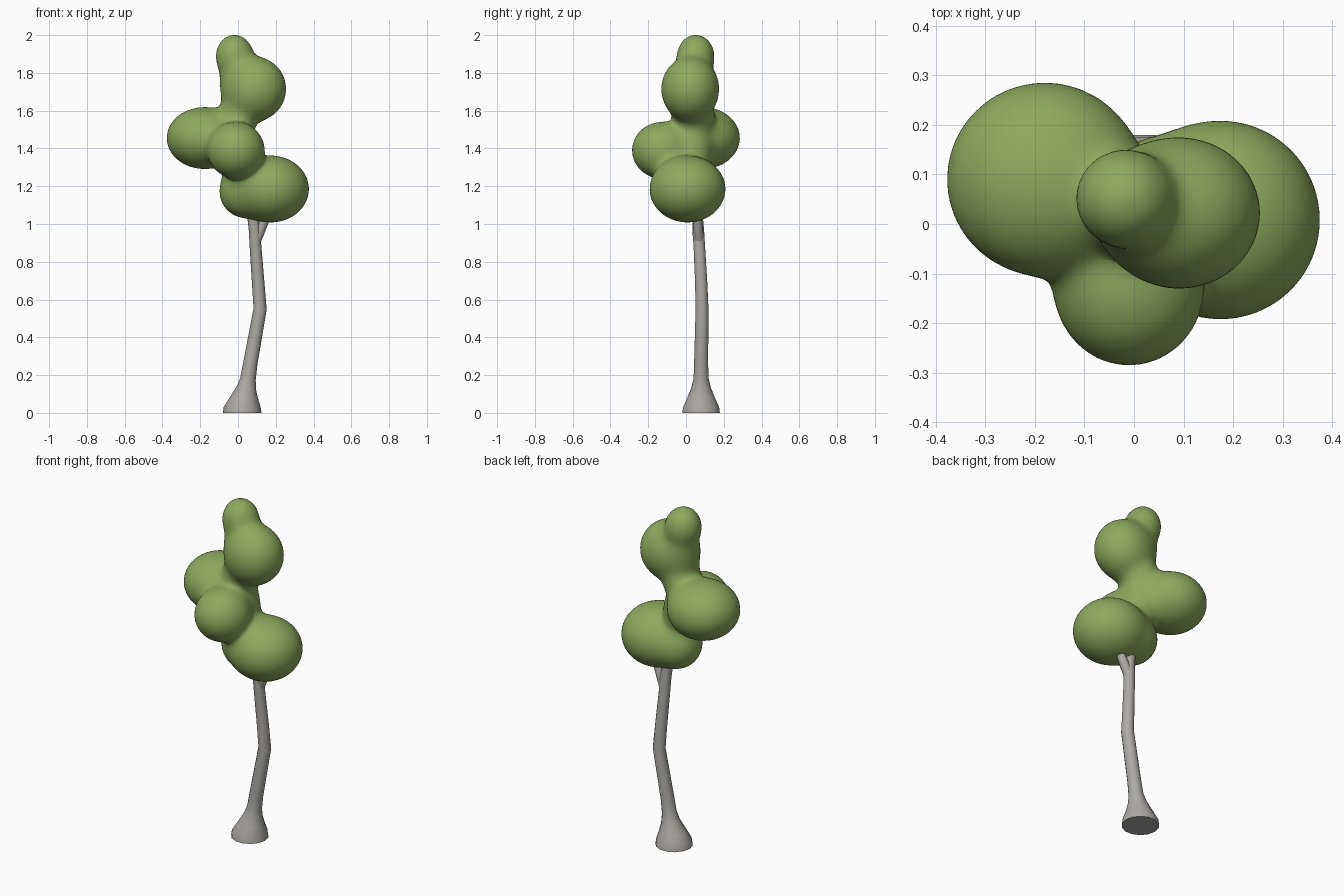
import bpy, bmesh, math
from mathutils import Vector, Matrix

if "Cube" in bpy.data.objects:
    bpy.data.objects.remove(bpy.data.objects["Cube"])


def material(name, color):
    m = bpy.data.materials.new(name)
    m.diffuse_color = color
    m.use_nodes = True
    m.node_tree.nodes["Principled BSDF"].inputs["Base Color"].default_value = m.diffuse_color
    return m


def finish(name, bm):
    me = bpy.data.meshes.new(name)
    bmesh.ops.recalc_face_normals(bm, faces=bm.faces)
    bm.to_mesh(me)
    bm.free()
    ob = bpy.data.objects.new(name, me)
    bpy.context.collection.objects.link(ob)
    return ob


def add_tube(bm, path, sides=14):
    """Loft circles given as (x, y, z, radius); ends capped."""
    pts = [Vector(p[:3]) for p in path]
    rings = []
    for i, p in enumerate(path):
        t = pts[min(i + 1, len(pts) - 1)] - pts[max(i - 1, 0)]
        if p[2] < 0.1:
            t = Vector((0, 0, 1))
        q = Vector((0, 0, 1)).rotation_difference(t.normalized())
        rings.append([bm.verts.new(pts[i] + q @ Vector((p[3] * math.cos(a), p[3] * math.sin(a), 0)))
                      for a in (2 * math.pi * k / sides for k in range(sides))])
    for a, b in zip(rings, rings[1:]):
        for k in range(sides):
            n = (k + 1) % sides
            bm.faces.new((a[k], a[n], b[n], b[k]))
    bm.faces.new(rings[0][::-1])
    bm.faces.new(rings[-1])


# Trunk with flared foot, and two forking branches
bm = bmesh.new()
add_tube(bm, [(.022, .08, 0, .102), (.022, .08, .03, .098), (.03, .08, .08, .075),
              (.045, .08, .13, .053), (.053, .08, .18, .041), (.065, .08, .26, .038),
              (.117, .085, .55, .035), (.106, .08, .70, .033), (.092, .07, .89, .031),
              (.09, .065, .96, .032), (.075, .06, 1.06, .028), (.03, .05, 1.25, .024)])
add_tube(bm, [(.093, .07, .90, .024), (.115, .065, .96, .027),
              (.145, .06, 1.03, .024), (.17, .05, 1.15, .02)])
trunk = finish("trunk", bm)

# Foliage: soft clumps as (centre, radii)
clumps = [
    ((.175, .008, 1.185), (.2, .2, .176)),     # low right clump
    ((.03, .03, 1.17), (.125, .13, .13)),      # its inner side
    ((-.18, .09, 1.455), (.197, .195, .163)),  # left clump
    ((-.01, -.13, 1.39), (.15, .155, .148)),   # front clump
    ((.0, .03, 1.38), (.1, .1, .14)),          # core
    ((.0, .04, 1.57), (.09, .1, .1)),          # neck
    ((.092, .022, 1.715), (.162, .152, .168)), # upper clump
    ((-.005, .045, 1.76), (.08, .08, .14)),    # join to the tip
    ((-.02, .052, 1.893), (.094, .094, .106)), # tip
]
clumps = [(Vector(c), Vector(r)) for c, r in clumps]
K = 0.022


def field(p):
    """Smoothly blended distance to all clumps."""
    s = 0
    for c, r in clumps:
        d = p - c
        e = math.sqrt((d.x / r.x) ** 2 + (d.y / r.y) ** 2 + (d.z / r.z) ** 2)
        s += math.exp(-(e - 1) * min(r) / K)
    return -K * math.log(max(s, 1e-200))


bm = bmesh.new()
for c, r in clumps:
    bmesh.ops.create_icosphere(bm, subdivisions=4, radius=1,
                               matrix=Matrix.Translation(c) @ Matrix.Diagonal((*r, 1)))
foliage = finish("foliage", bm)
bpy.context.view_layer.objects.active = foliage
foliage.select_set(True)
rm = foliage.modifiers.new("fuse", 'REMESH')
rm.mode = 'VOXEL'
rm.voxel_size = 0.018
sm = foliage.modifiers.new("soften", 'SMOOTH')
sm.iterations = 6
for m in ("fuse", "soften"):
    bpy.ops.object.modifier_apply(modifier=m)

# Pull the fused skin onto the blended surface
h = 0.002
axes = [Vector((h, 0, 0)), Vector((0, h, 0)), Vector((0, 0, h))]
for v in foliage.data.vertices:
    p = v.co.copy()
    for _ in range(4):
        f = field(p)
        g = Vector([(field(p + a) - f) / h for a in axes])
        step = g * (f / max(g.length_squared, 0.15))
        if step.length > 0.03:
            step *= 0.03 / step.length
        p -= step
    v.co = p

foliage.data.materials.append(material("leaf_green", (.27, .40, .11, 1)))
trunk.data.materials.append(material("bark_grey", (.42, .40, .37, 1)))
trunk.select_set(True)
bpy.ops.object.shade_smooth_by_angle(angle=math.radians(50))
